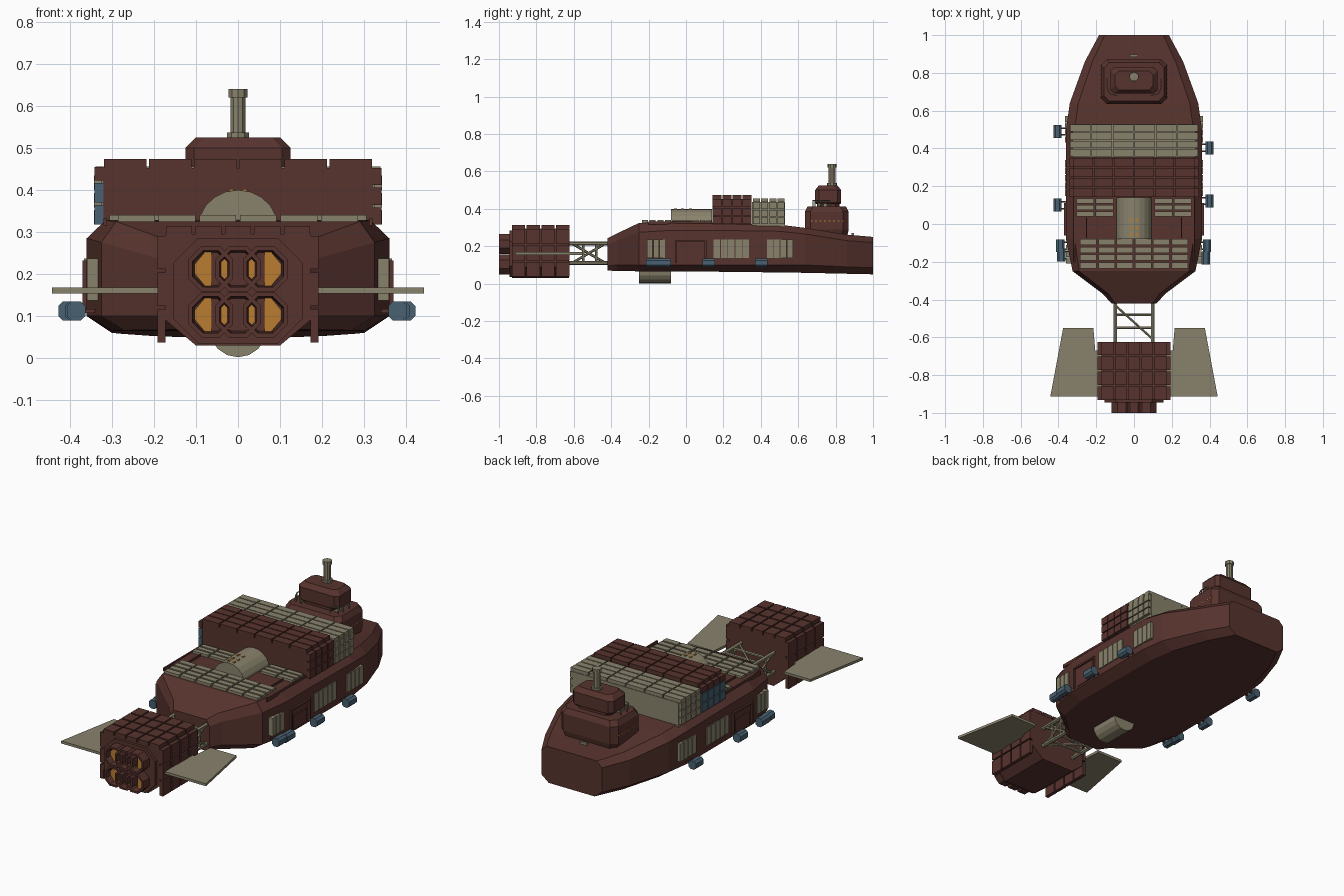
import bpy, bmesh, math
from mathutils import Vector, Matrix

if "Cube" in bpy.data.objects:
    bpy.data.objects.remove(bpy.data.objects["Cube"])


def mat(name, rgb):
    m = bpy.data.materials.new(name)
    m.diffuse_color = (*rgb, 1)
    m.use_nodes = True
    m.node_tree.nodes["Principled BSDF"].inputs["Base Color"].default_value = m.diffuse_color
    return m


BROWN = mat("brown", (0.095, 0.033, 0.027))
BEIGE = mat("beige", (0.25, 0.225, 0.15))
BLUE = mat("blue", (0.065, 0.12, 0.165))
ORANGE = mat("orange", (0.48, 0.2, 0.03))


class Part:
    """Collects several solids in one named mesh object."""
    def __init__(self, name, material):
        self.name, self.material, self.bm = name, material, bmesh.new()

    def loft(self, rings):
        vs = [[self.bm.verts.new(p) for p in r] for r in rings]
        n = len(vs[0])
        for a, b in zip(vs, vs[1:]):
            for i in range(n):
                j = (i + 1) % n
                self.bm.faces.new((a[i], a[j], b[j], b[i]))
        self.bm.faces.new(vs[0][::-1])
        self.bm.faces.new(vs[-1])
        return self

    def box(self, x, y, z):
        x, y, z = sorted(x), sorted(y), sorted(z)
        return self.loft([[(x[0], y[0], k), (x[1], y[0], k), (x[1], y[1], k), (x[0], y[1], k)] for k in z])

    def prism_y(self, pts, y0, y1):
        return self.loft([[(x, y, z) for x, z in pts] for y in (y0, y1)])

    def tube(self, a, b, r, n=6):
        a, b = Vector(a), Vector(b)
        q = (b - a).to_track_quat('Z', 'Y')
        ring = [q @ Vector((r * math.cos(t), r * math.sin(t), 0))
                for t in (2 * math.pi * (i + .5) / n for i in range(n))]
        return self.loft([[p + v for v in ring] for p in (a, b)])

    def grid(self, ranges, counts, gap=0.006):
        """Rows and columns of plates filling a box, with gaps between them."""
        def split(r, n):
            w = (r[1] - r[0]) / n
            if n == 1:
                return [r]
            return [(r[0] + i * w + gap / 2, r[0] + (i + 1) * w - gap / 2) for i in range(n)]
        for x in split(ranges[0], counts[0]):
            for y in split(ranges[1], counts[1]):
                for z in split(ranges[2], counts[2]):
                    self.box(x, y, z)
        return self

    def done(self):
        bmesh.ops.recalc_face_normals(self.bm, faces=self.bm.faces)
        me = bpy.data.meshes.new(self.name)
        self.bm.to_mesh(me)
        self.bm.free()
        me.materials.append(self.material)
        ob = bpy.data.objects.new(self.name, me)
        bpy.context.collection.objects.link(ob)
        return ob


def octagon(w, z0, z1, c):
    return [(-w + c, z0), (w - c, z0), (w, z0 + c), (w, z1 - c), (w - c, z1), (-w + c, z1), (-w, z1 - c), (-w, z0 + c)]


def cham_rect(x, y0, y1, c, z):
    return [(-x + c, y0, z), (x - c, y0, z), (x, y0 + c, z), (x, y1 - c, z),
            (x - c, y1, z), (-x + c, y1, z), (-x, y1 - c, z), (-x, y0 + c, z)]


# Hull: y, bottom half width, side half width, top half width, then four heights
rings = []
for y, wb, w, wt, zb, z1, z2, zt in [
        (-.42, .10, .12, .10, .07, .095, .21, .243), (-.37, .13, .165, .135, .068, .10, .23, .268),
        (-.25, .27, .325, .29, .066, .10, .275, .325), (-.08, .30, .36, .315, .065, .10, .285, .328),
        (.15, .30, .36, .315, .064, .10, .285, .326), (.50, .30, .36, .315, .06, .10, .28, .315),
        (.64, .28, .34, .295, .058, .10, .265, .298), (.86, .21, .26, .22, .053, .09, .23, .262),
        (1.0, .14, .185, .155, .05, .085, .22, .25)]:
    half = [(wb, zb), (w, z1), (w, z2), (wt, zt)]
    rings.append([(x, y, z) for x, z in half] + [(-x, y, z) for x, z in half[::-1]])
Part("hull", BROWN).loft(rings).done()

# Cargo stacks with panel grids
p = Part("brown_cargo_stack", BROWN).box((-.32, .32), (.145, .35), (.30, .452))
p.grid([(-.322, .322), (.14, .352), (.452, .474)], (6, 4, 1))
p.grid([(.32, .342), (.14, .352), (.315, .455)], (1, 4, 3)).done()
Part("blue_cargo_side", BLUE).grid([(-.342, -.32), (.14, .352), (.315, .42)], (1, 4, 2)).done()
Part("brown_cargo_side_top", BROWN).grid([(-.342, -.32), (.14, .352), (.422, .455)], (1, 4, 1)).done()
p = Part("beige_cargo_stack", BEIGE).box((-.325, .325), (.353, .53), (.29, .437))
p.grid([(-.342, .342), (.355, .53), (.437, .456)], (6, 4, 1))
for s in (-1, 1):
    p.grid([(s * .3425, s * .325), (.355, .53), (.315, .437)], (1, 4, 3))
p.done()

# Deck plates and curved deck house
p = Part("deck_plates", BEIGE).grid([(-.29, .29), (-.24, -.075), (.322, .34)], (6, 4, 1), .009)
for s in (-1, 1):
    p.grid([sorted((s * .105, s * .31)), (.035, .14), (.322, .34)], (2, 3, 1), .009)
p.done()
p = Part("deck_edge_strips", BROWN)
for s in (-1, 1):
    p.box((s * .25, s * .255), (-.075, .035), (.32, .338))
    p.box((s * .312, s * .32), (-.2, .14), (.315, .333))
p.done()
arc = [(.095 * math.cos(math.pi * i / 10), .31 + .09 * math.sin(math.pi * i / 10)) for i in range(11)]
Part("deck_house", BEIGE).prism_y(arc, -.08, .14).done()
p = Part("deck_house_lights", ORANGE)
for x in (-.015, .015):
    for y in (-.055, -.02, .025):
        p.box((x - .006, x + .006), (y - .008, y + .008), (.39, .402))
p.done()

# Keel pod
arc = [(.068 * math.cos(math.pi * i / 8), .07 - .068 * math.sin(math.pi * i / 8)) for i in range(9)]
Part("keel_pod", BEIGE).prism_y(arc, -.25, -.08).done()

# Side windows with slats, and loading door frames
p, d = Part("side_panels", BEIGE), Part("loading_doors", BROWN)
for s in (-1, 1):
    for y0, y1, n, x0, x1 in [(-.21, -.11, 3, .325, .359), (.145, .34, 5, .35, .366), (.43, .575, 4, .34, .366)]:
        p.grid([sorted((s * x0, s * x1)), (y0, y1), (.137, .237)], (1, n, 1), .004)
    for y in ((-.06, -.05), (.1, .11)):
        d.box((s * .35, s * .37), y, (.11, .232))
    d.box((s * .35, s * .37), (-.06, .11), (.222, .232))
    d.box((s * .35, s * .364), (-.035, .085), (.11, .185))
p.done()
d.done()

# Manoeuvring thrusters on short struts
p, q = Part("thrusters", BLUE), Part("thruster_struts", BROWN)
for s, spots in ((1, [(.40, .403), (.40, .122), (.386, -.115), (.38, -.18)]),
                 (-1, [(.405, .49), (.405, .10), (.39, -.115), (.385, -.165)])):
    for x, y in spots:
        ring = octagon(.022, .089, .135, .011)
        p.prism_y([(s * x + a, z) for a, z in ring], y - .034, y + .034)
        for k in (-.018, .018):
            q.box((s * .34, s * x), (y + k - .004, y + k + .004), (.107, .117))
p.done()
q.done()

# Bridge tower
Part("bridge_base", BROWN).loft([cham_rect(.16, .64, .86, .03, .25), cham_rect(.175, .635, .87, .03, .29),
                                 cham_rect(.175, .635, .87, .03, .385),
                                 cham_rect(.16, .65, .855, .03, .412)]).done()
Part("bridge_neck", BROWN).loft([cham_rect(.10, .70, .82, .02, z) for z in (.41, .46)]).done()
Part("bridge_cabin", BROWN).loft([cham_rect(.115, .695, .825, .02, .425), cham_rect(.125, .69, .83, .02, .435),
                                  cham_rect(.125, .69, .83, .02, .50),
                                  cham_rect(.10, .71, .81, .02, .525)]).done()
p, r = Part("bridge_pillars", BEIGE), Part("bridge_railings", BEIGE)
for s in (-1, 1):
    for y in (.705, .735):
        p.box((s * .095, s * .118), (y, y + .02), (.41, .462))
    path = [(s * .09, .68), (s * .13, .69), (s * .142, .72), (s * .142, .77)]
    for a, b in zip(path, path[1:]):
        r.tube((*a, .445), (*b, .445), .003)
    for a in path:
        r.tube((*a, .40), (*a, .447), .003)
p.box((-.02, .02), (.885, .897), (.25, .272)).done()
r.done()
p = Part("bridge_lights", ORANGE)
for s in (-1, 1):
    for i in range(8):
        y = .665 + i * .024
        p.box((s * .17, s * .1765), (y, y + .012), (.332, .337))
p.done()
p = Part("mast", BEIGE)
for r, z0, z1 in [(.027, .52, .537), (.019, .53, .63), (.024, .62, .64)]:
    p.tube((0, .78, z0), (0, .78, z1), r, 10)
p.done()

# Truss between hull and engine
p = Part("truss", BEIGE)
for s in (-1, 1):
    for z in (.11, .215):
        p.tube((s * .10, -.64, z), (s * .10, -.40, z), .011)
    for y in (-.55, -.48):
        p.tube((s * .10, y, .11), (s * .10, y, .215), .007)
    for a, b in ((.11, .215), (.215, .11)):
        p.tube((s * .10, -.61, a), (s * .10, -.43, b), .007)
for z in (.11, .215):
    for y in (-.55, -.48):
        p.tube((-.10, y, z), (.10, y, z), .008)
    p.tube((.10, -.61, z), (-.10, -.43, z), .007)
p.done()

# Engine block with armour plates
p = Part("engine_block", BROWN).prism_y([(-.10, .03), (.10, .03), (.172, .09), (.172, .295), (-.172, .295), (-.172, .09)], -.93, -.625)
p.grid([(-.175, .175), (-.935, -.62), (.295, .314)], (5, 4, 1), .008)
for s in (-1, 1):
    p.grid([sorted((s * .172, s * .192)), (-.935, -.62), (.033, .295)], (1, 4, 3), .008)
p.done()
Part("engine_collar", BROWN).prism_y(octagon(.155, .035, .285, .06), -.945, -.92).done()

# Overlapping octagonal nozzles with glowing cores
p, g = Part("nozzles", BROWN), Part("nozzle_glow", ORANGE)
for z in (.212, .103):
    for x in (-.065, 0, .065):
        angles = [math.pi / 8 + math.pi * i / 4 for i in range(8)]
        loops = [[(x + r * math.cos(t), y, z + r * math.sin(t)) for t in angles]
                 for r, y in ((.058, -.93), (.058, -1), (.047, -1), (.042, -.955))]
        p.loft(loops)
    for x, w in ((-.077, .021), (-.028, .016), (.028, .016), (.077, .021)):
        k = .006 if x > 0 else -.006
        k *= abs(x) > .05
        lens = [(x - w * .4 - k, z - .04), (x + w * .4 - k, z - .04), (x + w + k, z - .01), (x + w + k, z + .01),
                (x + w * .4 - k, z + .04), (x - w * .4 - k, z + .04), (x - w + k, z + .01), (x - w + k, z - .01)]
        g.prism_y(lens, -.968, -.95)
p.done()
g.done()

# Tail fins
p = Part("tail_fins", BEIGE)
for s in (-1, 1):
    out = [(.215, -.55), (.375, -.55), (.443, -.913), (.185, -.913)]
    p.loft([[(s * x, y, z) for x, y in out] for z in (.154, .168)])
    p.box((s * .165, s * .21), (-.87, -.67), (.156, .166))
p.done()
